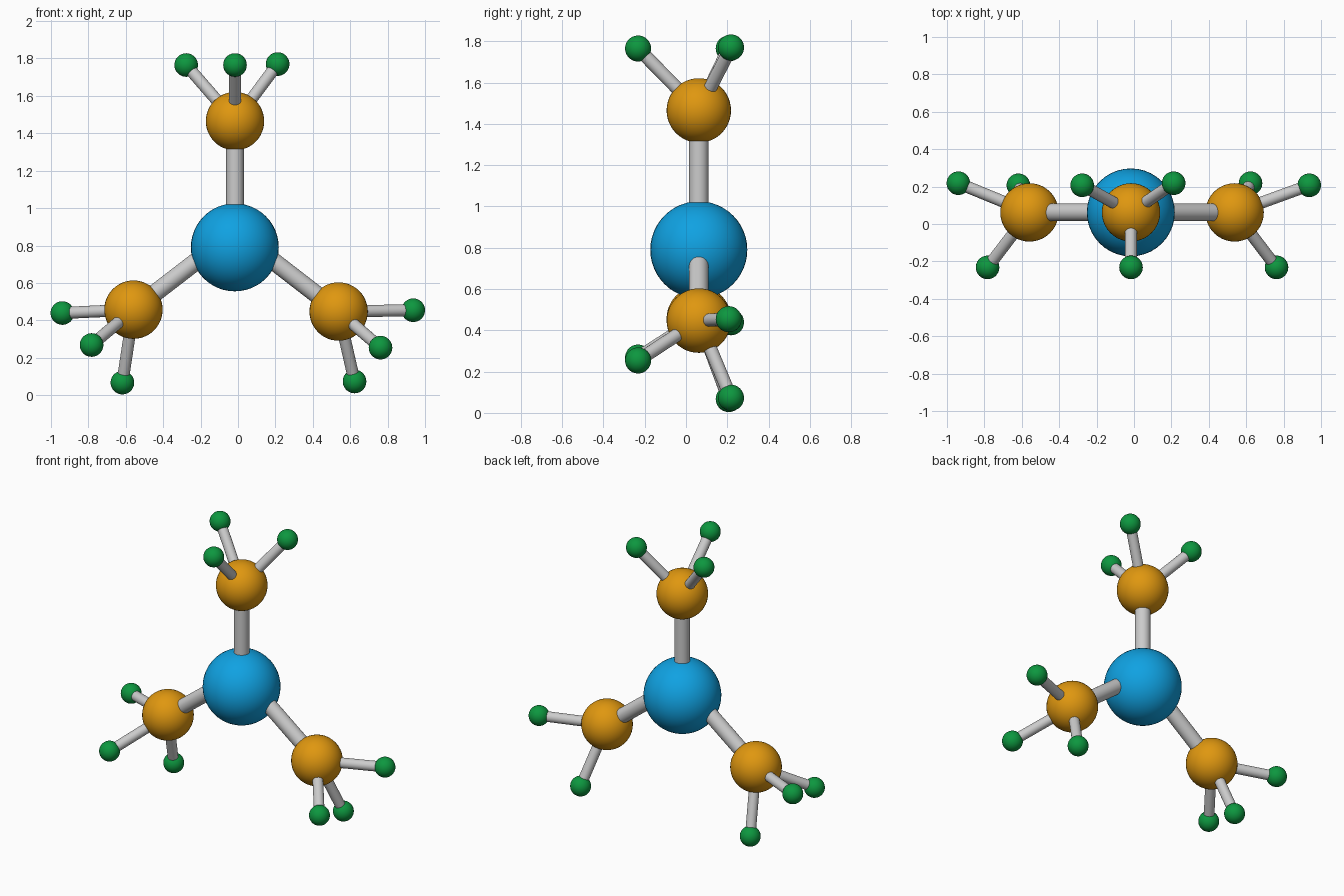
import bpy
from mathutils import Vector

if "Cube" in bpy.data.objects:
    bpy.data.objects.remove(bpy.data.objects["Cube"])


def material(name, rgb):
    m = bpy.data.materials.new(name)
    m.diffuse_color = (*rgb, 1.0)
    m.use_nodes = True
    m.node_tree.nodes["Principled BSDF"].inputs["Base Color"].default_value = m.diffuse_color
    return m


BLUE = material("blue", (0.005, 0.36, 0.76))
ORANGE = material("orange", (0.74, 0.31, 0.005))
GREEN = material("green", (0.004, 0.31, 0.05))
GREY = material("light grey", (0.60, 0.60, 0.60))


def finish(name, mat):
    ob = bpy.context.object
    ob.name = name
    ob.data.materials.append(mat)
    bpy.ops.object.shade_smooth_by_angle()
    return ob


def ball(name, centre, radius, mat):
    bpy.ops.mesh.primitive_uv_sphere_add(segments=40, ring_count=24,
                                         radius=radius, location=centre)
    return finish(name, mat)


def rod(name, start, end, radius):
    a, b = Vector(start), Vector(end)
    d = b - a
    bpy.ops.mesh.primitive_cylinder_add(vertices=32, radius=radius,
                                        depth=d.length, location=(a + b) / 2)
    bpy.context.object.rotation_euler = d.to_track_quat('Z', 'Y').to_euler()
    return finish(name, GREY)


Y = 0.062  # depth of the plane holding the large balls

# Central ball
ball("centre_ball", (-0.017, Y, 0.79), 0.235, BLUE)

# Each arm: middle ball, inner end of its rod, three outer balls
arms = {
    "top": ((-0.016, Y, 1.465), (-0.016, Y, 0.85),
            [(-0.277, 0.207, 1.765), (0.212, 0.218, 1.77), (-0.016, -0.232, 1.765)]),
    "left": ((-0.559, Y, 0.457), (-0.016, Y, 0.875),
             [(-0.939, 0.218, 0.439), (-0.618, 0.207, 0.067), (-0.783, -0.232, 0.268)]),
    "right": ((0.538, Y, 0.447), (-0.016, Y, 0.875),
              [(0.937, 0.207, 0.454), (0.623, 0.218, 0.073), (0.762, -0.232, 0.254)]),
}
for side, (mid, inner, tips) in arms.items():
    ball(side + "_middle_ball", mid, 0.156, ORANGE)
    rod(side + "_main_rod", inner, mid, 0.047)
    for i, tip in enumerate(tips, 1):
        ball(f"{side}_outer_ball_{i}", tip, 0.063, GREEN)
        rod(f"{side}_outer_rod_{i}", mid, tip, 0.032)
